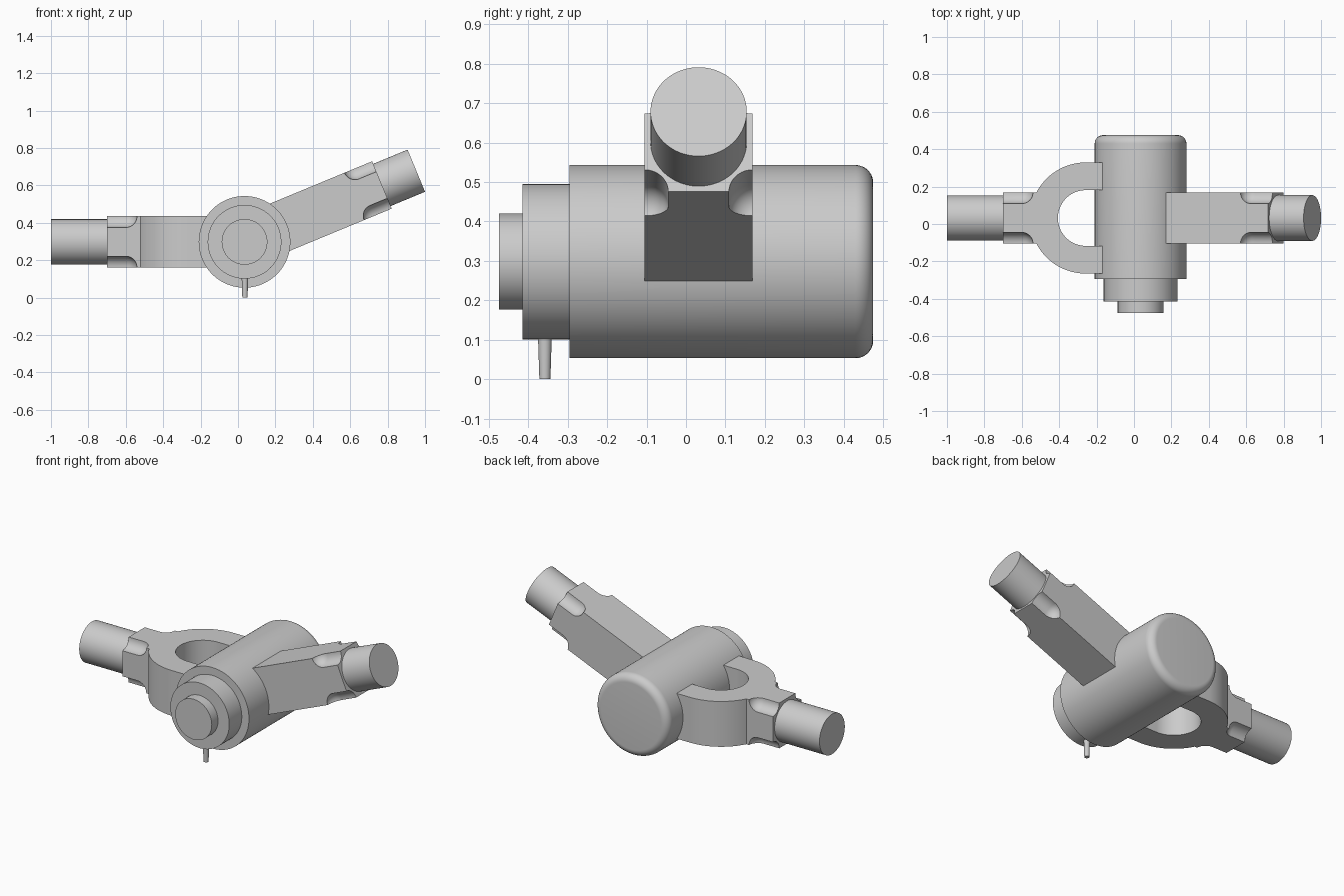
import bpy, bmesh
from math import pi, sin, cos, asin, radians
from mathutils import Matrix

if "Cube" in bpy.data.objects:
    bpy.data.objects.remove(bpy.data.objects["Cube"])

SEG = 96
W = 0.137          # half width of the square arms
NOTCH = 0.06       # radius of the corner notches
HUB = Matrix.Translation((0.035, 0.032, 0.298))


def arc(cx, cy, r, a0, a1, n):
    return [(cx + r * cos(a0 + (a1 - a0) * i / n), cy + r * sin(a0 + (a1 - a0) * i / n))
            for i in range(n + 1)]


def finish(name, bm, matrix):
    bmesh.ops.recalc_face_normals(bm, faces=bm.faces[:])
    me = bpy.data.meshes.new(name)
    bm.to_mesh(me)
    bm.free()
    ob = bpy.data.objects.new(name, me)
    ob.matrix_world = matrix
    bpy.context.collection.objects.link(ob)
    return ob


def smooth(ob):
    bpy.ops.object.select_all(action='DESELECT')
    bpy.context.view_layer.objects.active = ob
    ob.select_set(True)
    bpy.ops.object.shade_smooth_by_angle(angle=radians(30))


def add_lathe(bm, profile, y=0, z=0, seg=SEG):
    """Revolve (axial, radius) points about a line parallel to local x."""
    rings = []
    for x, r in profile:
        if r < 1e-6:
            rings.append([bm.verts.new((x, y, z))])
        else:
            rings.append([bm.verts.new((x, y + r * cos(2 * pi * i / seg), z + r * sin(2 * pi * i / seg)))
                          for i in range(seg)])
    for a, b in zip(rings, rings[1:]):
        for i in range(seg):
            j = (i + 1) % seg
            if len(a) == 1:
                bm.faces.new((a[0], b[i], b[j]))
            elif len(b) == 1:
                bm.faces.new((a[i], b[0], a[j]))
            else:
                bm.faces.new((a[i], a[j], b[j], b[i]))
    for ring in (rings[0], rings[-1]):
        if len(ring) > 1:
            bm.faces.new(ring)


def lathe(name, profile, matrix, seg=SEG):
    bm = bmesh.new()
    add_lathe(bm, profile, seg=seg)
    ob = finish(name, bm, matrix)
    smooth(ob)
    return ob


def arm(name, outline, end, matrix):
    """Extrude an xy outline to square depth, then notch its four outer edges."""
    bm = bmesh.new()
    face = bm.faces.new([bm.verts.new((x, y, -W)) for x, y in outline])
    top = bmesh.ops.extrude_face_region(bm, geom=[face])['geom']
    bmesh.ops.translate(bm, vec=(0, 0, 2 * W), verts=[v for v in top if isinstance(v, bmesh.types.BMVert)])
    ob = finish(name, bm, matrix)

    bm = bmesh.new()
    nose = arc(end - 0.1, 0, NOTCH, pi, pi / 2, 10)
    for y in (-W, W):
        for z in (-W, W):
            add_lathe(bm, nose + [(end + 0.05, NOTCH)], y, z, 40)
    cutter = finish(name + "_notch_cutter", bm, matrix)
    cutter.hide_render = True

    mod = ob.modifiers.new("notches", 'BOOLEAN')
    mod.operation = 'DIFFERENCE'
    mod.solver = 'EXACT'
    mod.object = cutter
    bpy.context.view_layer.objects.active = ob
    bpy.ops.object.modifier_apply(modifier=mod.name)
    bpy.data.objects.remove(cutter)
    smooth(ob)
    return ob


# Stepped hub barrel with a rounded back rim
barrel = [(-0.475, 0.122), (-0.415, 0.122), (-0.415, 0.197), (-0.295, 0.197), (-0.295, 0.245)]
barrel += arc(0.43, 0.2, 0.045, pi / 2, 0, 10)
lathe("hub_barrel", barrel,
      Matrix.Translation((0.035, 0, 0.298)) @ Matrix.Rotation(pi / 2, 4, 'Z'))

# Small tapered pin under the collar
lathe("locating_pin", [(0, 0.014), (0.125, 0.018)],
      Matrix.Translation((0.037, -0.358, 0)) @ Matrix.Rotation(-pi / 2, 4, 'Y'), 32)

# Forked arm to the left, level
left = HUB @ Matrix.Rotation(pi, 4, 'Z')
cx, ro, ri = 0.293, 0.297, 0.149
half = [(0.735, W)] + arc(cx, 0, ro, asin(W / ro), pi / 2, 28) + [(0.135, ro)]
fork = half + [(0.135, ri)] + arc(cx, 0, ri, pi / 2, -pi / 2, 48) + [(0.135, -ri)]
fork += [(x, -y) for x, y in reversed(half)]
arm("fork_arm", fork, 0.735, left)
lathe("fork_stub", [(0.72, 0.121), (1.035, 0.121)], left)

# Straight arm to the right, raised
right = HUB @ Matrix.Rotation(radians(-22.5), 4, 'Y')
arm("straight_arm", [(0.17, -W), (0.795, -W), (0.795, W), (0.17, W)], 0.795, right)
lathe("straight_stub", [(0.78, 0.122), (0.994, 0.122)], right)
